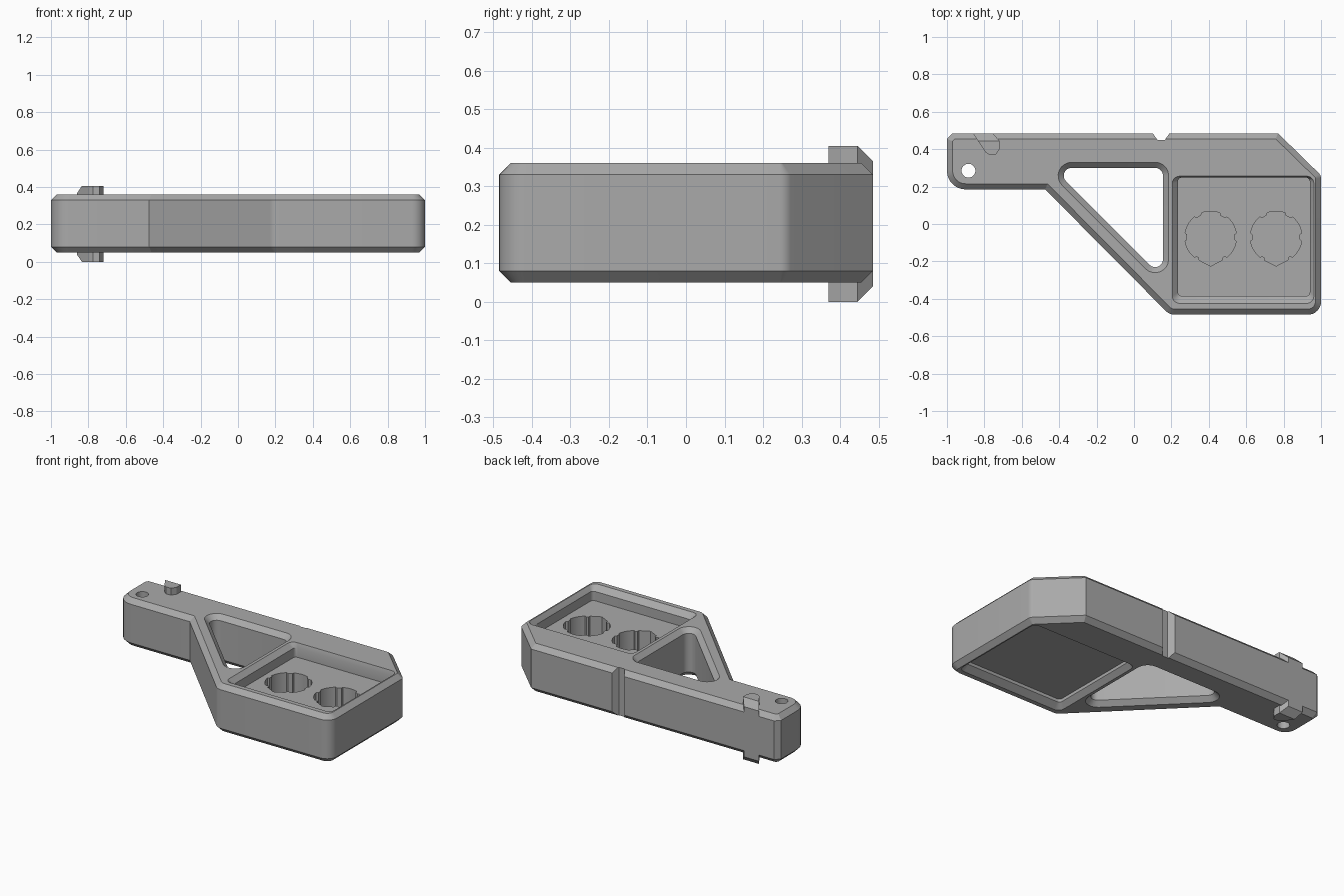
import bpy, bmesh
from math import sin, cos, radians, pi, tan, acos
from mathutils import Vector

if "Cube" in bpy.data.objects:
    bpy.data.objects.remove(bpy.data.objects["Cube"], do_unlink=True)

BOTTOM, TOP, BEVEL = 0.05, 0.36, 0.03

grey = bpy.data.materials.new("matte grey")
grey.use_nodes = True
grey.diffuse_color = (0.4, 0.4, 0.4, 1)
grey.node_tree.nodes["Principled BSDF"].inputs["Base Color"].default_value = grey.diffuse_color


def outline(corners, inset=0.0, steps=8):
    """Counter-clockwise (x, y, radius) corners to rounded points, moved inward by inset."""
    pts = []
    for i, (x, y, r) in enumerate(corners):
        p = Vector((x, y))
        a = (p - Vector(corners[i - 1][:2])).normalized()
        b = (Vector(corners[(i + 1) % len(corners)][:2]) - p).normalized()
        na, nb = Vector((-a.y, a.x)), Vector((-b.y, b.x))
        miter = (na + nb) / (1 + na.dot(nb))
        p = p + miter * inset
        if r == 0:
            pts.append(p)
            continue
        r = max(r - inset, 0.005)
        centre = p + miter * r
        turn = na.angle(nb)
        for s in range(steps + 1):
            t = turn * s / steps
            d = -na
            pts.append(centre + r * Vector((d.x * cos(t) - d.y * sin(t),
                                            d.x * sin(t) + d.y * cos(t))))
    return pts


def loft(name, rings):
    """Solid through stacked rings of equal length, each (points, z)."""
    bm = bmesh.new()
    loops = [[bm.verts.new((p[0], p[1], z)) for p in pts] for pts, z in rings]
    for lo, hi in zip(loops, loops[1:]):
        for i in range(len(lo)):
            j = (i + 1) % len(lo)
            bm.faces.new((lo[i], lo[j], hi[j], hi[i]))
    bm.faces.new(loops[0][::-1])
    bm.faces.new(loops[-1])
    bmesh.ops.recalc_face_normals(bm, faces=bm.faces)
    mesh = bpy.data.meshes.new(name)
    bm.to_mesh(mesh)
    bm.free()
    obj = bpy.data.objects.new(name, mesh)
    bpy.context.collection.objects.link(obj)
    mesh.materials.append(grey)
    return obj


def activate(obj):
    bpy.ops.object.select_all(action='DESELECT')
    obj.select_set(True)
    bpy.context.view_layer.objects.active = obj


def cut(obj, cutter):
    cutter.hide_render = True
    activate(obj)
    mod = obj.modifiers.new("cut", 'BOOLEAN')
    mod.operation, mod.solver, mod.object = 'DIFFERENCE', 'EXACT', cutter
    bpy.ops.object.modifier_apply(modifier=mod.name)
    bpy.data.objects.remove(cutter, do_unlink=True)


# Bracket body with bevelled top and bottom rims
body_shape = [(-1, 0.185, 0.1), (-0.475, 0.185, 0), (0.19, -0.485, 0.07),
              (1, -0.485, 0.07), (1, 0.26, 0.04), (0.77, 0.485, 0),
              (-0.97, 0.485, 0), (-1, 0.455, 0)]
body = loft("bracket_body", [
    (outline(body_shape, BEVEL), BOTTOM), (outline(body_shape), BOTTOM + BEVEL),
    (outline(body_shape), TOP - BEVEL), (outline(body_shape, BEVEL), TOP)])

# Triangular window, flared at both faces
window = [(-0.435, 0.3, 0.042), (0.155, -0.29, 0.042), (0.155, 0.3, 0.042)]
flare = BEVEL + 0.01
cut(body, loft("window_cutter", [
    (outline(window, -flare), BOTTOM - 0.01), (outline(window), BOTTOM + BEVEL),
    (outline(window), TOP - BEVEL), (outline(window, -flare), TOP + 0.01)]))

# Notch in the back edge
cut(body, loft("notch_cutter", [
    ([(0.125, 0.45), (0.165, 0.45), (0.197, 0.495), (0.093, 0.495)], z) for z in (0, 0.4)]))

# Pin hole through the arm
circle = [(-0.885 + 0.037 * cos(k * pi / 16), 0.285 + 0.037 * sin(k * pi / 16)) for k in range(32)]
cut(body, loft("pin_hole_cutter", [(circle, z) for z in (0, 0.4)]))


def rect(x0, x1, y0, y1, r):
    return outline([(x0, y0, r), (x1, y0, r), (x1, y1, r), (x0, y1, r)], steps=5)


# Recessed panels on the top and the underside
inner = rect(0.235, 0.94, -0.385, 0.248, 0.02)
rim = rect(0.205, 0.962, -0.425, 0.256, 0.04)
FLOOR = 0.27
for face, floor, up in ((TOP, FLOOR, 1), (BOTTOM, 0.10, -1)):
    cut(body, loft("panel_cutter", [
        (inner, floor), (inner, face - up * BEVEL), (rim, face), (rim, face + up * 0.05)]))

# Ribbed sockets with a pointed front
RADIUS, TIP = 0.138, 27
for cx in (0.41, 0.76):
    ring = []
    for deg in range(0, 360, 3):
        r = RADIUS
        if any(abs((deg - rib + 180) % 360 - 180) < 7 for rib in (0, 60, 120, 180, 240, 300)):
            r -= 0.012
        off = abs(deg - 270)
        if off <= TIP:
            r = RADIUS / cos(radians(TIP - off))
        ring.append((cx + r * cos(radians(deg)), -0.07 + r * sin(radians(deg))))
    cut(body, loft("socket_cutter", [(ring, 0.125), (ring, FLOOR + 0.02)]))

# Locating tab passing through the arm, sloped at its back corners
tab = [(-0.862, 0.485), (-0.795, 0.385), (-0.775, 0.37), (-0.74, 0.37),
       (-0.72, 0.40), (-0.72, 0.445), (-0.755, 0.485)]
key = loft("locating_tab", [(tab, 0.0), (tab, 0.405)])
for z, up in ((0.405, 1), (0.0, -1)):
    bm = bmesh.new()
    bm.from_mesh(key.data)
    geom = bm.verts[:] + bm.edges[:] + bm.faces[:]
    res = bmesh.ops.bisect_plane(bm, geom=geom, plane_co=(0, 0.445, z),
                                 plane_no=(0, 1, up), clear_outer=True)
    edges = [e for e in res["geom_cut"] if isinstance(e, bmesh.types.BMEdge)]
    bmesh.ops.holes_fill(bm, edges=edges)
    bmesh.ops.recalc_face_normals(bm, faces=bm.faces)
    bm.to_mesh(key.data)
    bm.free()

activate(body)
bpy.ops.object.shade_smooth_by_angle(angle=radians(25))
